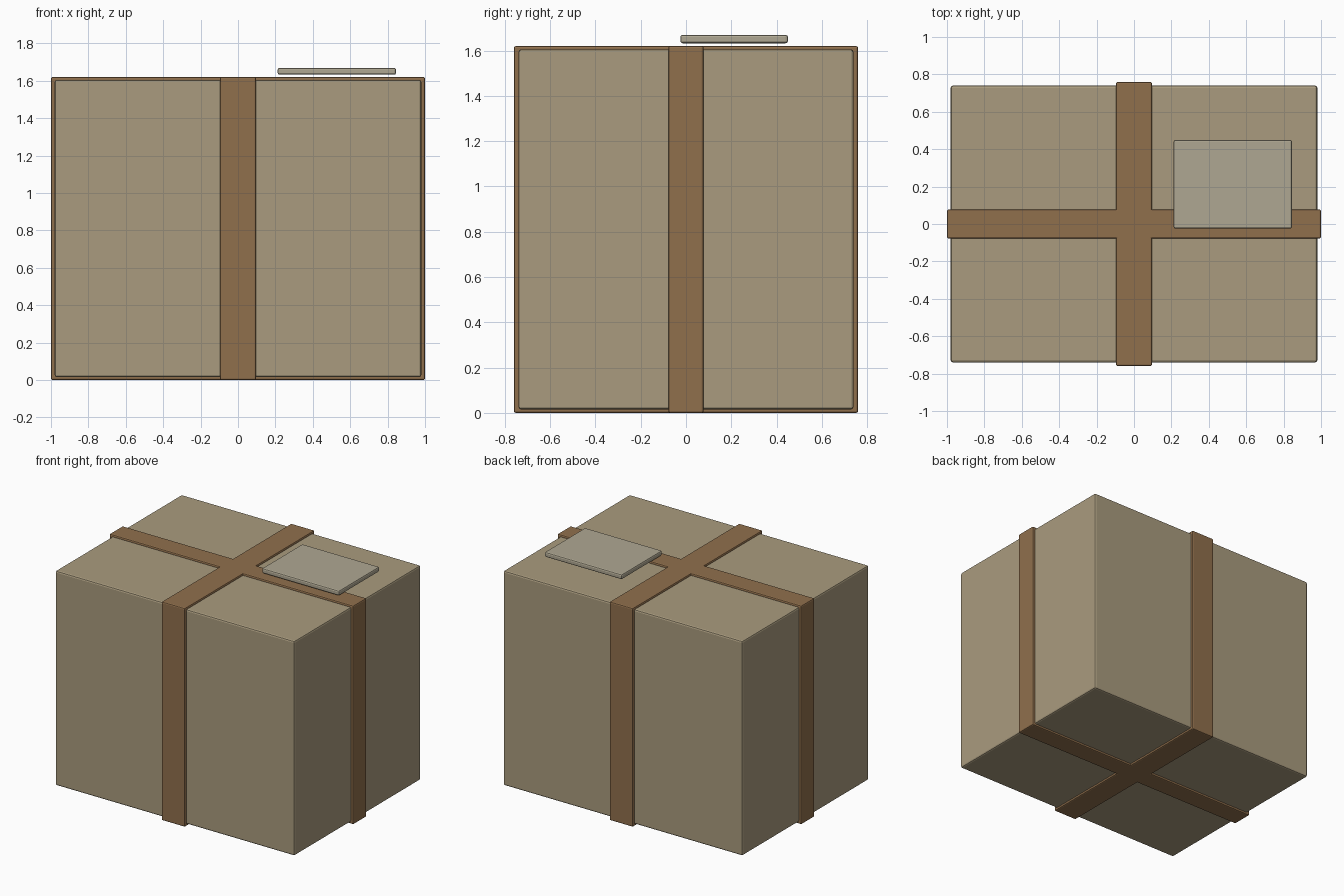
import bpy, bmesh
from mathutils import Matrix, Vector

if "Cube" in bpy.data.objects:
    bpy.data.objects.remove(bpy.data.objects["Cube"])


def material(name, rgb):
    m = bpy.data.materials.new(name)
    m.diffuse_color = (*rgb, 1)
    m.use_nodes = True
    m.node_tree.nodes["Principled BSDF"].inputs["Base Color"].default_value = m.diffuse_color
    return m


def rounded_box(name, lo, hi, bevel, mat):
    """Box between two corners with small softened edges."""
    lo, hi = Vector(lo), Vector(hi)
    bm = bmesh.new()
    bmesh.ops.create_cube(bm, size=1)
    bmesh.ops.transform(bm, verts=bm.verts,
                        matrix=Matrix.Diagonal((*(hi - lo), 1)))
    bmesh.ops.bevel(bm, geom=bm.edges[:], offset=bevel, segments=2,
                    profile=0.5, affect='EDGES')
    mesh = bpy.data.meshes.new(name)
    bm.to_mesh(mesh)
    bm.free()
    mesh.materials.append(mat)
    obj = bpy.data.objects.new(name, mesh)
    obj.location = (lo + hi) / 2
    bpy.context.collection.objects.link(obj)
    return obj


card = material("cardboard", (0.40, 0.33, 0.21))
tape = material("tape", (0.28, 0.16, 0.073))
paper = material("paper", (0.43, 0.39, 0.29))

# Carton body
rounded_box("carton", (-0.98, -0.74, 0.015), (0.98, 0.74, 1.605), 0.012, card)

# Two bands wrapping the carton, flush where they cross
rounded_box("band_lengthwise", (-1, -0.078, 0), (1, 0.078, 1.62), 0.009, tape)
rounded_box("band_crosswise", (-0.096, -0.76, 0), (0.096, 0.76, 1.62), 0.009, tape)

# Label plate hovering just above the lid
rounded_box("label", (0.212, -0.025, 1.632), (0.845, 0.45, 1.669), 0.01, paper)
